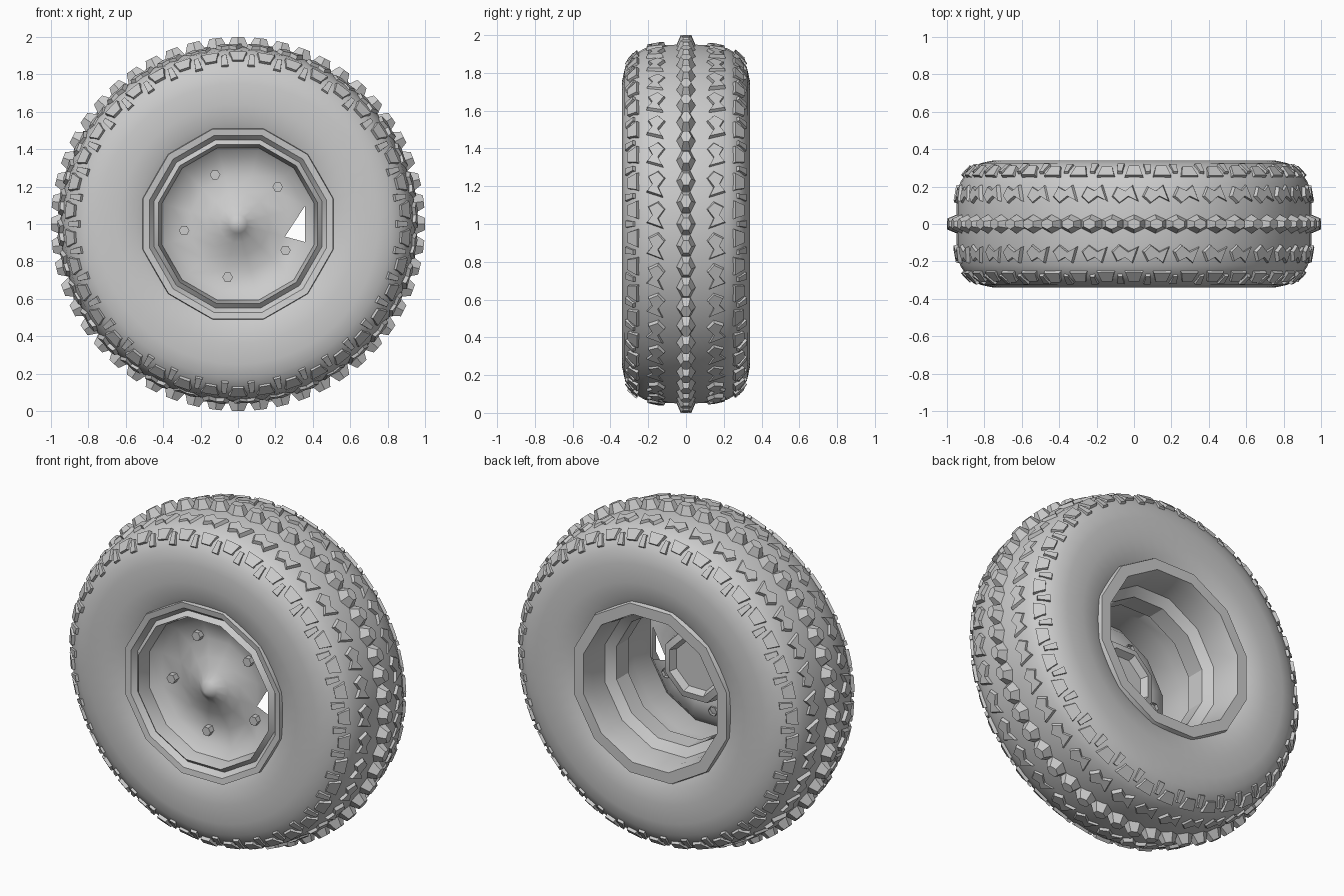
import bpy, bmesh, math, random
from mathutils import Vector

if "Cube" in bpy.data.objects:
    bpy.data.objects.remove(bpy.data.objects["Cube"])

random.seed(4)
CZ = 1.0


def make(name, bm, smooth=None):
    bmesh.ops.recalc_face_normals(bm, faces=bm.faces)
    me = bpy.data.meshes.new(name)
    bm.to_mesh(me)
    bm.free()
    ob = bpy.data.objects.new(name, me)
    bpy.context.collection.objects.link(ob)
    if smooth:
        bpy.ops.object.select_all(action='DESELECT')
        ob.select_set(True)
        bpy.context.view_layer.objects.active = ob
        bpy.ops.object.shade_smooth_by_angle(angle=math.radians(smooth))
    return ob


def polar(a, r, y):
    return Vector((r * math.cos(a), y, CZ + r * math.sin(a)))


def lathe(profile, n, phase=0.0):
    """Revolve (radius, y) points round the axle."""
    bm = bmesh.new()
    rings = []
    for r, y in profile:
        if r == 0:
            rings.append([bm.verts.new(polar(0, 0, y))] * n)
        else:
            rings.append([bm.verts.new(polar(phase + i * math.tau / n, r, y)) for i in range(n)])
    for A, B in zip(rings, rings[1:]):
        for i in range(n):
            j = (i + 1) % n
            vs = list(dict.fromkeys((A[i], A[j], B[j], B[i])))
            if len(vs) > 2:
                bm.faces.new(vs)
    return bm


# Half tyre section as (y, radius), from crown to bead
HALF = [(0, .95), (.12, .948), (.22, .93), (.285, .89), (.325, .82),
        (.34, .75), (.34, .64), (.33, .55), (.30, .49)]


def on_section(t):
    """Point and outward normal at distance t from the crown centre."""
    side, t = (-1 if t < 0 else 1), abs(t)
    for (y0, r0), (y1, r1) in zip(HALF, HALF[1:]):
        d = math.hypot(y1 - y0, r1 - r0)
        if t <= d:
            break
        t -= d
    k = t / d
    return (side * (y0 + k * (y1 - y0)), r0 + k * (r1 - r0),
            side * (r0 - r1) / d, (y1 - y0) / d)


def tread_row(name, count, t0, foot, height, shrink, phase=0.0, jitter=0.0, sides=(1, -1)):
    """Ring of tapered knobs, footprint given as (along, across) points."""
    bm = bmesh.new()
    for side in sides:
        for i in range(count):
            a0 = phase + i * math.tau / count
            h = height * (1 - jitter * random.random())
            low, top = [], []
            for s, t in foot:
                y, r, ny, nr = on_section(side * (t0 + t))
                low.append(bm.verts.new(polar(a0 + s / .95, r - .012 * nr, y - .012 * ny)))
                y, r, ny, nr = on_section(side * (t0 + t * shrink))
                top.append(bm.verts.new(polar(a0 + s * shrink / .95, r + h * nr, y + h * ny)))
            n = len(foot)
            for k in range(n):
                bm.faces.new((low[k], low[(k + 1) % n], top[(k + 1) % n], top[k]))
            bm.faces.new(top)
    return make(name, bm)


# Tyre carcass
section = [(r, -y) for y, r in reversed(HALF)] + [(r, y) for y, r in HALF[1:]]
make("tyre", lathe(section, 48), 35)

# Centre rib: touching knobs with a zigzag edge and pointed tops
tread_row("centre_tread", 52, 0,
          [(-.062, -.025), (0, -.055), (.062, -.025), (.062, .025), (0, .055), (-.062, .025)],
          .05, .5, sides=(1,))

# Zigzag knobs beside the rib
tread_row("inner_tread", 36, .16,
          [(-.08, -.045), (-.02, -.015), (.035, -.055), (.08, -.015),
           (.05, .045), (0, .02), (-.045, .055)],
          .02, .8, .05, .6)

# Shoulder knobs: wide and narrow ones in turn
tread_row("shoulder_tread", 38, .29,
          [(-.055, -.035), (.055, -.035), (.035, .035), (-.035, .035)], .02, .85, math.pi / 2, .3)
tread_row("shoulder_lugs", 38, .325,
          [(-.015, -.05), (.015, -.05), (.025, .03), (-.025, .03)], .016, .8,
          math.pi / 2 + math.pi / 38, .3)

# Rim: front lip, barrel with drop centre, rear lip
rim = [(.53, -.30), (.525, -.335), (.49, -.33), (.465, -.30), (.44, -.325), (.42, -.24),
       (.425, -.10), (.425, -.02), (.385, .01), (.385, .12), (.435, .16), (.44, .27),
       (.455, .335), (.52, .335), (.53, .30)]
make("rim", lathe(rim, 12, math.pi / 12), 30)

# Dished wheel face rising to a conical hub, with one open window
dish = lathe([(.425, -.25), (.37, -.20), (.26, -.18), (.17, -.215), (.10, -.235),
              (.05, -.275), (0, -.315)], 12, math.pi / 12)
window = min(dish.faces, key=lambda f: (f.calc_center_median() - Vector((.31, -.18, 1.02))).length)
wide = sorted(window.verts, key=lambda v: -v.co.x)[:2]
inner = min((v for v in window.verts if v not in wide), key=lambda v: v.co.z)
rest = [v for v in window.verts if v is not inner and (v not in wide or v.co.z > CZ)]
bmesh.ops.delete(dish, geom=[window], context='FACES_ONLY')
dish.faces.new(rest + [inner])
make("wheel_face", dish, 40)

# Hub mount behind the face
make("hub_mount", lathe([(.225, -.17), (.21, -.08), (.17, -.07), (.15, -.11), (0, -.11)], 8, math.pi / 8), 25)

# Wheel nuts
nuts = bmesh.new()
for i in range(5):
    c = polar(math.radians(43 + 72 * i), .29, 0)
    ring = [[nuts.verts.new((c.x + .028 * math.cos(k * math.tau / 6), y,
                             c.z + .028 * math.sin(k * math.tau / 6))) for k in range(6)]
            for y in (-.17, -.22)]
    for k in range(6):
        j = (k + 1) % 6
        nuts.faces.new((ring[0][k], ring[0][j], ring[1][j], ring[1][k]))
    nuts.faces.new(ring[1])
make("wheel_nuts", nuts)
